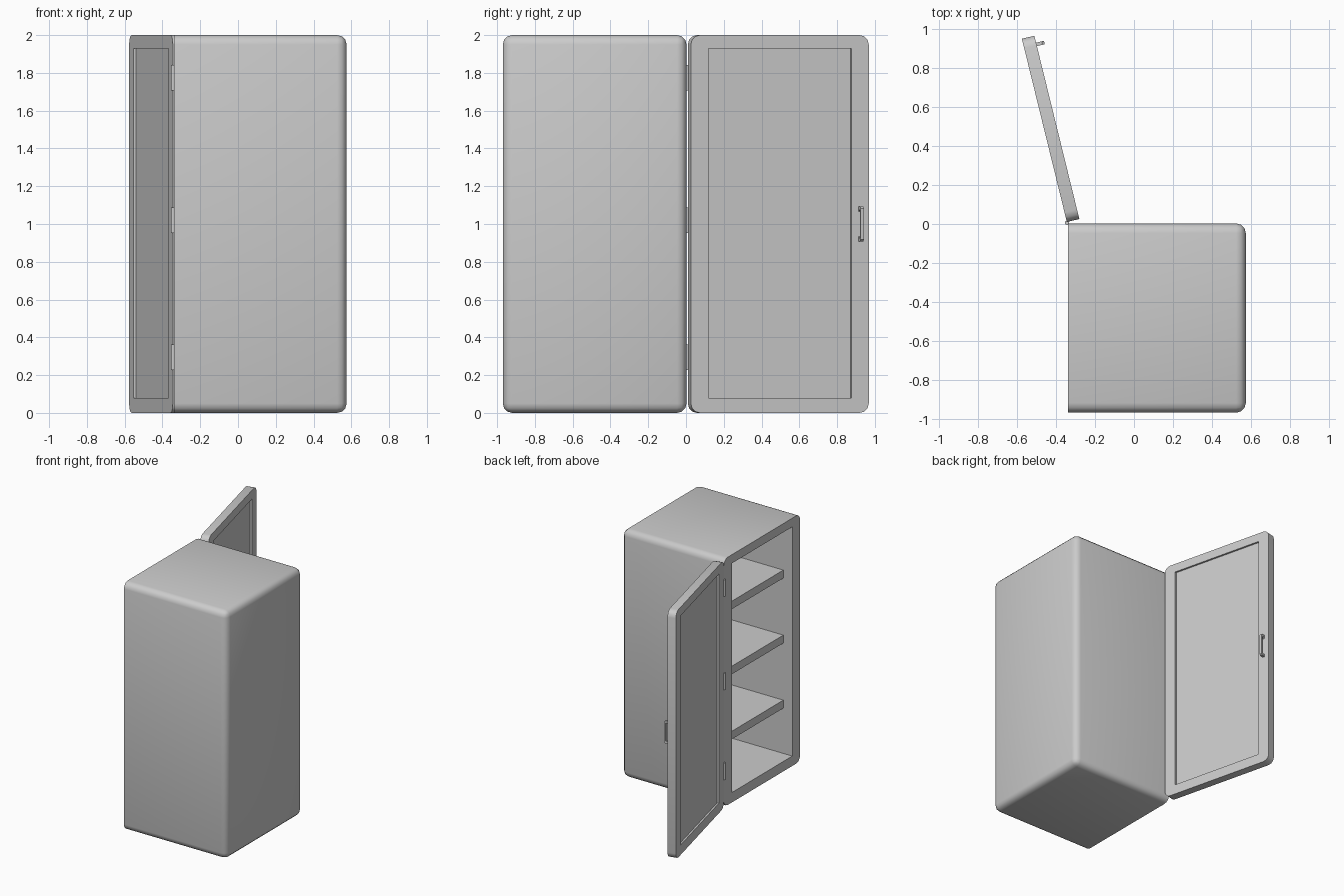
import bpy, bmesh, math
from mathutils import Matrix, Vector

if "Cube" in bpy.data.objects:
    bpy.data.objects.remove(bpy.data.objects["Cube"])


def finish(name, bm, matrix=Matrix()):
    bmesh.ops.recalc_face_normals(bm, faces=bm.faces)
    me = bpy.data.meshes.new(name)
    bm.to_mesh(me)
    bm.free()
    ob = bpy.data.objects.new(name, me)
    ob.matrix_world = matrix
    bpy.context.collection.objects.link(ob)
    return ob


def box(name, lo, hi, matrix=Matrix(), round_edge=None, radius=0.05):
    """Box between two corners; edges picked by round_edge are rounded."""
    lo, hi = Vector(lo), Vector(hi)
    bm = bmesh.new()
    bmesh.ops.create_cube(bm, size=1)
    for v in bm.verts:
        v.co = (lo + hi) / 2 + v.co * (hi - lo)
    if round_edge:
        edges = [e for e in bm.edges if round_edge(e.verts[0].co, e.verts[1].co)]
        bmesh.ops.bevel(bm, geom=edges, offset=radius, segments=3, profile=0.5,
                        affect='EDGES', clamp_overlap=True)
    return finish(name, bm, matrix)


def carve(ob, cutter):
    bpy.context.view_layer.objects.active = ob
    mod = ob.modifiers.new("carve", 'BOOLEAN')
    mod.operation = 'DIFFERENCE'
    mod.solver = 'EXACT'
    mod.object = cutter
    bpy.ops.object.modifier_apply(modifier=mod.name)
    bpy.data.objects.remove(cutter)


def smooth(ob):
    bpy.ops.object.select_all(action='DESELECT')
    ob.select_set(True)
    bpy.context.view_layer.objects.active = ob
    bpy.ops.object.shade_smooth_by_angle(angle=math.radians(40))


X0, X1, Y0, Y1 = -0.34, 0.575, -0.97, 0.003

# cabinet shell: every edge rounded except those around the open face (-x)
body = box("cabinet_body", (X0, Y0, 0), (X1, Y1, 2),
           round_edge=lambda a, b: max(a.x, b.x) > 0)
carve(body, box("cavity", (X0 - 0.1, -0.87, 0.08), (0.475, -0.10, 1.93)))
smooth(body)

# shelves
for i, top in enumerate((0.51, 1.035, 1.56)):
    box(f"shelf_{i + 1}", (-0.26, -0.875, top - 0.065), (0.48, -0.095, top))

# open door, built in its own frame: x = outward, y = away from the hinge
swing = Matrix.Translation((-0.345, 0.01, 0)) @ Matrix.Rotation(math.radians(13.8), 4, 'Z')
L, T, D = 0.97, 0.066, 0.015
door = box("door", (0, 0, 0), (T, L, 2), swing,
           round_edge=lambda a, b: abs(a.x - b.x) > 0.01)
for a, b in ((-0.1, D), (T - D, T + 0.1)):
    carve(door, box("panel_recess", (a, 0.097, 0.08), (b, 0.875, 1.93), swing))
smooth(door)

# door handle: a U profile with flared feet, extruded across its width
half = [(T - 0.003, 0.092), (T + 0.03, 0.092), (T + 0.042, 0.083)]
inner = [(T + 0.029, 0.073), (T + 0.012, 0.073), (T - 0.003, 0.065)]
outline = (half + [(x, -z) for x, z in reversed(half)]
           + [(x, -z) for x, z in reversed(inner)] + inner)
bm = bmesh.new()
face = bm.faces.new([bm.verts.new((x, 0.915, 1 + z)) for x, z in outline])
ext = bmesh.ops.extrude_face_region(bm, geom=[face])
bmesh.ops.translate(bm, vec=(0, 0.018, 0),
                    verts=[g for g in ext['geom'] if isinstance(g, bmesh.types.BMVert)])
finish("door_handle", bm, swing)

# hinge barrels
for i, z in enumerate((0.295, 1.02, 1.775)):
    bm = bmesh.new()
    bmesh.ops.create_cone(bm, cap_ends=True, segments=12, radius1=0.011,
                          radius2=0.011, depth=0.135)
    smooth(finish(f"hinge_{i + 1}", bm, Matrix.Translation((-0.344, 0.006, z))))
